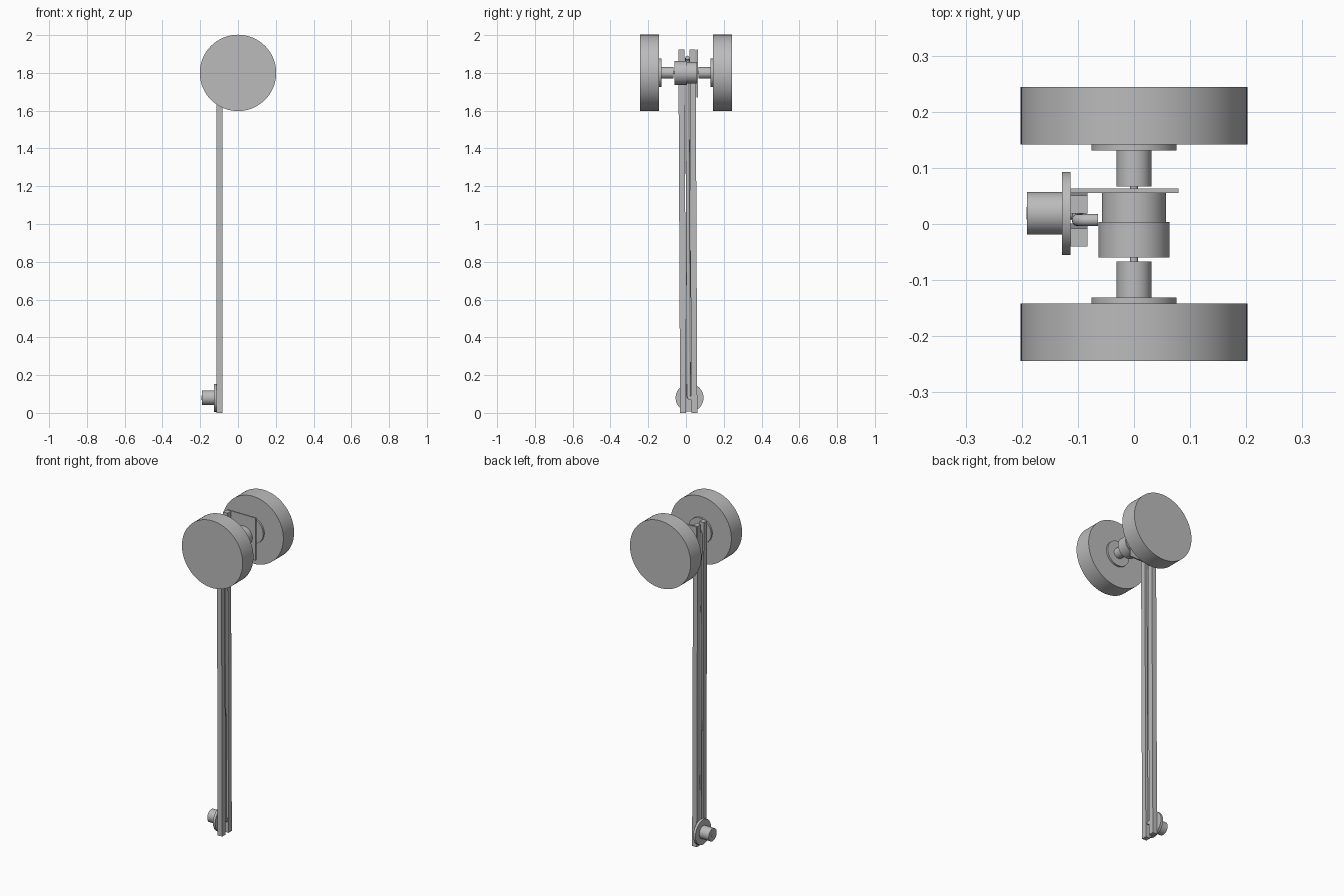
import bpy, bmesh, math
from mathutils import Matrix, Vector

cube = bpy.data.objects.get("Cube")
if cube:
    bpy.data.objects.remove(cube)

GREY = (0.5, 0.5, 0.5, 1)
grey = bpy.data.materials.new("plain grey")
grey.use_nodes = True
grey.diffuse_color = GREY
grey.node_tree.nodes["Principled BSDF"].inputs["Base Color"].default_value = GREY


def finish(bm, name, smooth=True):
    bmesh.ops.recalc_face_normals(bm, faces=bm.faces)
    mesh = bpy.data.meshes.new(name)
    bm.to_mesh(mesh)
    bm.free()
    mesh.materials.append(grey)
    obj = bpy.data.objects.new(name, mesh)
    bpy.context.collection.objects.link(obj)
    if smooth:
        bpy.ops.object.select_all(action="DESELECT")
        obj.select_set(True)
        bpy.context.view_layer.objects.active = obj
        bpy.ops.object.shade_smooth_by_angle(angle=math.radians(35))
    return obj


def cylinder(name, radius, start, end, segments=64):
    start, end = Vector(start), Vector(end)
    axis = end - start
    turn = axis.to_track_quat("Z", "Y").to_matrix().to_4x4()
    bm = bmesh.new()
    bmesh.ops.create_cone(bm, cap_ends=True, segments=segments, radius1=radius,
                          radius2=radius, depth=axis.length,
                          matrix=Matrix.Translation((start + end) / 2) @ turn)
    return finish(bm, name)


def box(name, low, high, lean=0):
    """Box between two corners; lean shifts its top along y."""
    low, high = Vector(low), Vector(high)
    bm = bmesh.new()
    bmesh.ops.create_cube(bm, size=1)
    for v in bm.verts:
        top = v.co.z > 0
        v.co = (low + high) / 2 + v.co * (high - low)
        if top:
            v.co.y += lean
    return finish(bm, name, smooth=False)


# Wheels with flanges and shafts, front and back
AXLE_Z = 1.8
for side, label in ((-1, "front"), (1, "back")):
    for part, radius, y0, y1 in (("wheel", 0.202, 0.142, 0.244),
                                 ("flange", 0.076, 0.131, 0.143),
                                 ("shaft", 0.031, 0.067, 0.132)):
        cylinder(f"{label}_{part}", radius, (0, side * y0, AXLE_Z),
                 (0, side * y1, AXLE_Z), 96)

# Motor drums on a thin axle
cylinder("axle", 0.007, (0, -0.07, AXLE_Z), (0, 0.07, AXLE_Z), 24)
cylinder("front_drum", 0.063, (0, -0.06, AXLE_Z), (0, 0.004, AXLE_Z))
cylinder("back_drum", 0.057, (0, 0.004, AXLE_Z), (0, 0.056, AXLE_Z))

# Mounting plate behind the drums
box("mounting_plate", (-0.113, 0.055, 1.67), (0.079, 0.063, 1.925))

# Pair of slightly leaning rails
LEAN = -0.009
for label, y in (("front", -0.031), ("back", 0.028)):
    box(f"{label}_rail", (-0.113, y, 0), (-0.083, y + 0.032, 1.925), LEAN)

# Cable running in the slot, bent over at the top
path = bpy.data.curves.new("cable_path", "CURVE")
path.dimensions = "3D"
path.bevel_depth = 0.011
path.bevel_resolution = 4
path.use_fill_caps = True
spline = path.splines.new("POLY")
points = [(-0.1, 0.015, 0.08), (-0.1, 0.007, 1.86)]
for i in range(1, 7):
    a = math.radians(15 * i)
    points.append((-0.08 - 0.02 * math.cos(a), 0.007, 1.86 + 0.02 * math.sin(a)))
points.append((-0.064, 0.007, 1.88))
spline.points.add(len(points) - 1)
for p, co in zip(spline.points, points):
    p.co = (*co, 1)
path.materials.append(grey)
cable = bpy.data.objects.new("cable", path)
bpy.context.collection.objects.link(cable)

# Knob, its disc and the pin at the foot
FOOT = (0.019, 0.08)
cylinder("foot_disc", 0.074, (-0.128, *FOOT), (-0.113, *FOOT))
cylinder("foot_knob", 0.038, (-0.191, *FOOT), (-0.127, *FOOT))
cylinder("foot_pin", 0.011, (-0.192, *FOOT), (-0.085, *FOOT), 24)
